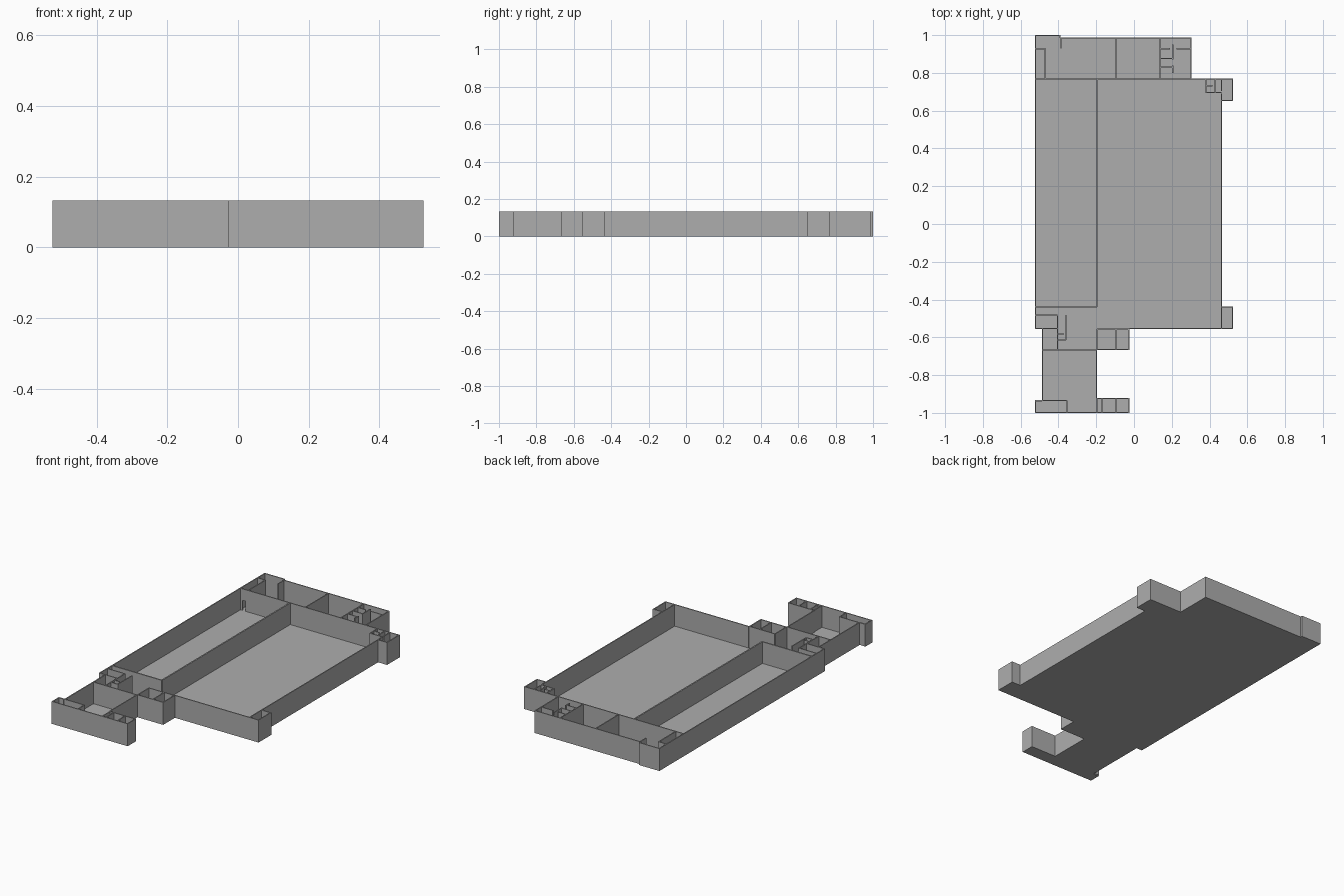
import bpy, bmesh

if "Cube" in bpy.data.objects:
    bpy.data.objects.remove(bpy.data.objects["Cube"])

H = 0.133      # wall height
T = 0.006      # wall thickness
F = 0.005      # floor thickness

grey = bpy.data.materials.new("plain_grey")
grey.diffuse_color = (0.42, 0.42, 0.42, 1)
grey.use_nodes = True
grey.node_tree.nodes["Principled BSDF"].inputs["Base Color"].default_value = grey.diffuse_color


def finish(name, bm):
    bmesh.ops.recalc_face_normals(bm, faces=bm.faces)
    me = bpy.data.meshes.new(name)
    bm.to_mesh(me)
    bm.free()
    me.materials.append(grey)
    ob = bpy.data.objects.new(name, me)
    bpy.context.collection.objects.link(ob)
    return ob


def box(bm, x0, y0, x1, y1, z0=0.0, z1=H):
    vs = bmesh.ops.create_cube(bm, size=1)["verts"]
    for v in vs:
        v.co.x = x1 if v.co.x > 0 else x0
        v.co.y = y1 if v.co.y > 0 else y0
        v.co.z = z1 if v.co.z > 0 else z0


def walls(name, segments, z0=F, z1=H, t=T):
    """Thin walls along axis-aligned centre lines (x0, y0, x1, y1)."""
    bm = bmesh.new()
    h = t / 2
    for x0, y0, x1, y1 in segments:
        if x0 == x1:
            box(bm, x0 - h, y0, x0 + h, y1, z0, z1)
        else:
            box(bm, x0, y0 - h, x1, y0 + h, z0, z1)
    return finish(name, bm)


# Plan outline, counter-clockwise
outline = [
    (-.525, -1), (-.025, -1), (-.025, -.92), (-.195, -.92), (-.195, -.667),
    (-.025, -.667), (-.025, -.557), (.525, -.557), (.525, -.437), (.466, -.437),
    (.466, .65), (.525, .65), (.525, .77), (.305, .77), (.305, .988),
    (-.39, .988), (-.39, 1), (-.525, 1), (-.525, -.557), (-.487, -.557),
    (-.487, -.935), (-.525, -.935)]

# Floor slab
bm = bmesh.new()
face = bm.faces.new([bm.verts.new((x, y, 0)) for x, y in outline])
ext = bmesh.ops.extrude_face_region(bm, geom=[face])["geom"]
for v in ext:
    if isinstance(v, bmesh.types.BMVert):
        v.co.z = F
finish("floor", bm)

# Outer walls: each edge thickened towards the inside
bm = bmesh.new()
for (ax, ay), (bx, by) in zip(outline, outline[1:] + outline[:1]):
    if ax == bx:
        inner = ax - T if by > ay else ax + T
        box(bm, min(ax, inner), min(ay, by), max(ax, inner), max(ay, by))
    else:
        inner = ay + T if bx > ax else ay - T
        box(bm, min(ax, bx), min(ay, inner), max(ax, bx), max(ay, inner))
finish("outer_walls", bm)

# Main partitions
walls("long_partition", [(-.195, -.437, -.195, .767)], t=.008)
walls("side_room_front_wall", [(-.525, -.437, -.195, -.437)], t=.008)

# Rear room wall with a small doorway at the left
walls("rear_room_wall", [(-.522, .767, -.507, .767), (-.487, .767, .466, .767)])
walls("doorway_lintel", [(-.507, .767, -.487, .767)], z0=.065)

# Rear rooms
walls("rear_partitions", [
    (-.47, .767, -.47, .928), (-.522, .928, -.47, .928), (-.387, .928, -.387, .988),
    (-.095, .767, -.095, .985), (.138, .767, .138, .985)])
walls("rear_closets", [
    (.205, .80, .205, .84), (.205, .87, .205, .95), (.138, .928, .19, .928),
    (.225, .928, .302, .928), (.138, .877, .205, .877), (.138, .83, .205, .83)])

# Right-hand recesses
walls("right_recess_partitions", [
    (.463, .65, .463, .69), (.463, .705, .463, .77), (.38, .697, .38, .767),
    (.38, .697, .463, .697), (.43, .70, .43, .767), (.38, .732, .415, .732),
    (.463, -.557, .463, -.437)])

# Entry hall and front rooms
walls("hall_partitions", [
    (-.522, -.483, -.405, -.483), (-.405, -.667, -.405, -.483),
    (-.36, -.615, -.36, -.483), (-.405, -.583, -.37, -.583),
    (-.405, -.615, -.36, -.615), (-.522, -.554, -.405, -.554),
    (-.487, -.667, -.195, -.667), (-.195, -.667, -.195, -.557),
    (-.195, -.557, -.025, -.557), (-.095, -.667, -.095, -.557)])
walls("front_partitions", [
    (-.525, -.935, -.355, -.935), (-.355, -1, -.355, -.935),
    (-.195, -.997, -.195, -.92), (-.17, -.997, -.17, -.92), (-.095, -.997, -.095, -.92)])
